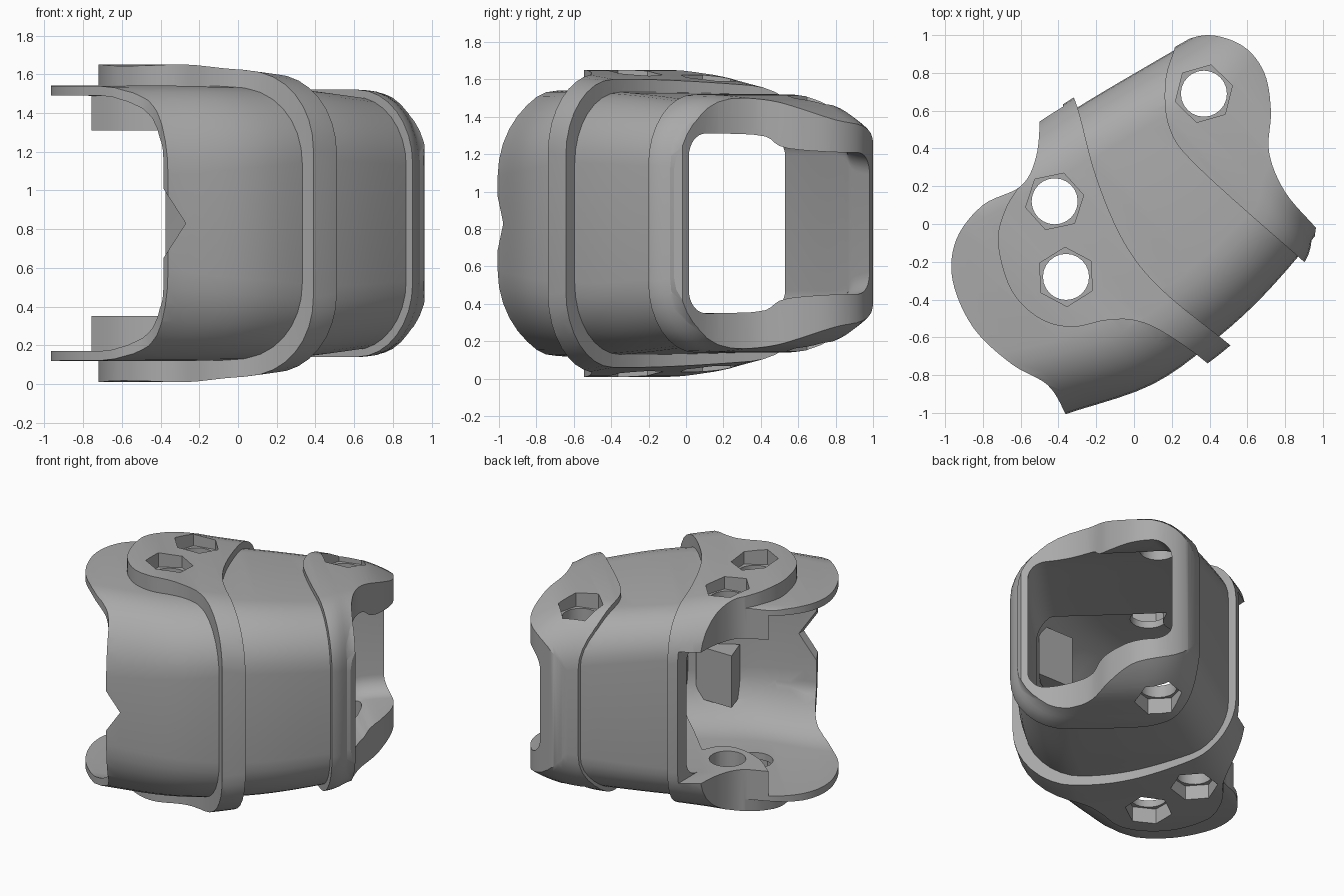
import bpy, bmesh, math
from mathutils import Vector

if "Cube" in bpy.data.objects:
    bpy.data.objects.remove(bpy.data.objects["Cube"])

MID = 0.83          # height of the mirror plane
S = math.sqrt(0.5)

grey = bpy.data.materials.new("plain_grey")
grey.use_nodes = True
grey.diffuse_color = (0.4, 0.4, 0.4, 1)
grey.node_tree.nodes["Principled BSDF"].inputs["Base Color"].default_value = (0.4, 0.4, 0.4, 1)


def make(name, bm):
    bmesh.ops.recalc_face_normals(bm, faces=bm.faces)
    mesh = bpy.data.meshes.new(name)
    bm.to_mesh(mesh)
    bm.free()
    mesh.materials.append(grey)
    ob = bpy.data.objects.new(name, mesh)
    bpy.context.collection.objects.link(ob)
    return ob


def smooth(pts, n=6):
    """Catmull-Rom curve through the points."""
    p = [Vector(q) for q in pts]
    p = [2 * p[0] - p[1]] + p + [2 * p[-1] - p[-2]]
    out = []
    for a, b, c, d in zip(p, p[1:], p[2:], p[3:]):
        for i in range(n):
            t = i / n
            out.append(0.5 * (2 * b + (c - a) * t + (2 * a - 5 * b + 4 * c - d) * t * t
                              + (3 * b - a - 3 * c + d) * t ** 3))
    return out + [p[-2]]


def skin(name, rings):
    bm = bmesh.new()
    loops = [[bm.verts.new(q) for q in r] for r in rings]
    n = len(loops[0])
    for a, b in zip(loops, loops[1:]):
        for i in range(n):
            j = (i + 1) % n
            bm.faces.new((a[i], a[j], b[j], b[i]))
    bm.faces.new(loops[0])
    bm.faces.new(loops[-1])
    return make(name, bm)


def prism(name, outline, low=-0.5, high=2.2):
    return skin(name, [[(p[0], p[1], z) for p in outline] for z in (low, high)])


def loft(name, stations):
    """Rounded box along the diagonal; station = (u, v_min, v_max, half_height, r_min, r_max)."""
    rings = []
    for u, v0, v1, h, r0, r1 in smooth(stations, 5):
        ring = []
        corners = ((v1, r1, 1, 0), (v0, r0, 1, 90), (v0, r0, -1, 180), (v1, r1, -1, 270))
        for v, r, side, start in corners:
            cv = v - r if v == v1 else v + r
            cz = side * (h - r)
            for k in range(9):
                a = math.radians(start + k * 11.25)
                vv, zz = cv + r * math.cos(a), cz + r * math.sin(a)
                ring.append((S * (u + vv), S * (u - vv), MID + zz))
        rings.append(ring)
    return skin(name, rings)


def combine(ob, other, op):
    m = ob.modifiers.new(op, "BOOLEAN")
    m.operation, m.object, m.solver = op, other, "EXACT"
    bpy.context.view_layer.objects.active = ob
    bpy.ops.object.modifier_apply(modifier=m.name)
    bpy.data.objects.remove(other)


# Main tube and the two raised collars
sleeve = loft("joint_sleeve", [
    (-1.15, -0.98, 0.38, 0.70, 0.25, 0.46), (-0.96, -0.95, 0.46, 0.71, 0.25, 0.46),
    (-0.53, -0.83, 0.67, 0.71, 0.25, 0.42), (-0.1, -0.72, 0.74, 0.70, 0.28, 0.38),
    (0.3, -0.63, 0.75, 0.67, 0.28, 0.36), (0.8, -0.50, 0.70, 0.61, 0.28, 0.34),
    (1.1, -0.42, 0.62, 0.50, 0.25, 0.32)])
collar = loft("front_collar", [
    (-1.1, -1.1, 0.68, 0.76, 0.3, 0.4), (-0.64, -0.95, 0.74, 0.82, 0.3, 0.4),
    (-0.36, -0.86, 0.78, 0.795, 0.3, 0.4), (-0.1, -0.77, 0.815, 0.765, 0.32, 0.4),
    (0.2, -0.71, 0.82, 0.72, 0.32, 0.4), (0.5, -0.64, 0.82, 0.68, 0.32, 0.4)])
rim = loft("rear_collar", [
    (0.2, -0.69, 0.79, 0.69, 0.3, 0.38), (0.5, -0.60, 0.78, 0.69, 0.32, 0.38),
    (0.66, -0.555, 0.69, 0.68, 0.34, 0.38), (0.85, -0.50, 0.62, 0.65, 0.34, 0.36),
    (1.0, -0.46, 0.60, 0.585, 0.3, 0.34), (1.15, -0.42, 0.58, 0.49, 0.26, 0.3)])

# Collar outlines in plan, with lobes around the bolt pockets
collar_plan = smooth([(0.55, -0.9), (0.38, -0.73), (0.15, -0.57), (0, -0.51), (-0.15, -0.51),
                      (-0.33, -0.545), (-0.5, -0.5), (-0.65, -0.35), (-0.72, -0.1),
                      (-0.68, 0.08), (-0.6, 0.21)])
collar_plan += [(-0.9, 0.5), (-0.6, 0.95)]
collar_plan += smooth([(-0.37, 0.76), (-0.3, 0.62), (-0.2, 0.25), (-0.05, -0.1),
                       (0.15, -0.35), (0.52, -0.65), (0.75, -0.85)])
rim_plan = smooth([(0.24, 1.1), (0.22, 0.95), (0.165, 0.75), (0.19, 0.5), (0.35, 0.29),
                   (0.9, -0.2), (1.05, -0.33)]) + [(1.4, 0), (1.2, 1.3)]
combine(collar, prism("cut", collar_plan), "INTERSECT")
combine(rim, prism("cut", rim_plan), "INTERSECT")
combine(sleeve, collar, "UNION")
combine(sleeve, rim, "UNION")

# Overall plan trim: rounded end tongue, open side, scalloped rear mouth
trim = smooth([(-0.33, -1.1), (-0.37, -0.99), (-0.46, -0.85), (-0.65, -0.74), (-0.85, -0.55),
               (-0.96, -0.3), (-0.94, -0.08), (-0.8, 0.1), (-0.6, 0.2), (-0.52, 0.35),
               (-0.5, 0.55), (-0.52, 0.65)])
trim += [(-0.6, 0.9), (0, 1.3)]
trim += smooth([(0.22, 0.96), (0.4, 1.0), (0.58, 0.94), (0.69, 0.8), (0.725, 0.6),
                (0.715, 0.38), (0.8, 0.17), (0.963, -0.02)])
trim += [(0.955, -0.08), (1.0, -0.4), (0.6, -1.3), (-0.2, -1.4)]
combine(sleeve, prism("cut", trim), "INTERSECT")

# Inner passage, dropping toward the rear lugs
passage = loft("cut", [
    (-1.4, -1.2, 0.3, 0.48, 0.12, 0.14), (-0.96, -1.1, 0.4, 0.48, 0.12, 0.14),
    (-0.53, -0.8, 0.60, 0.48, 0.12, 0.14), (-0.1, -0.70, 0.66, 0.48, 0.12, 0.14),
    (0.3, -0.58, 0.67, 0.48, 0.12, 0.14), (0.76, -0.42, 0.64, 0.475, 0.12, 0.12),
    (0.9, -0.38, 0.61, 0.40, 0.12, 0.12), (1.3, -0.28, 0.55, 0.36, 0.12, 0.12)])
combine(sleeve, passage, "DIFFERENCE")

# Wider relief that leaves thin tongues and a pad around one bolt
relief = loft("cut", [
    (-1.4, -1.4, 0.24, 0.66, 0.1, 0.40), (-0.96, -1.3, 0.40, 0.66, 0.1, 0.40),
    (-0.53, -1.2, 0.61, 0.66, 0.1, 0.37), (-0.1, -1.0, 0.67, 0.65, 0.1, 0.34),
    (0.2, -1.0, 0.68, 0.62, 0.1, 0.32)])
relief_plan = smooth([(-0.9, 0.25), (-0.76, 0.13), (-0.59, 0.0), (-0.4, -0.055), (-0.27, -0.02),
                      (-0.2, 0.1)])
relief_plan += [(0.0, -0.1), (0.36, -0.44), (0.5, -1.3), (-1.5, -1.5), (-1.5, 0.25)]
combine(relief, prism("cut", relief_plan), "INTERSECT")
combine(sleeve, relief, "DIFFERENCE")

# Open side between the front lugs
window = prism("cut", [(-1.2, 0), (-0.375, 0), (-0.375, 0.9), (-1.2, 0.9)], MID - 0.48, MID + 0.48)
combine(sleeve, window, "DIFFERENCE")

# Stop blocks inside the outer wall, above and below the middle
for low, high in ((0.33, 0.71), (0.95, 1.33)):
    block = prism("stop_block", [(0.04, -0.585), (0.33, -0.585), (0.25, -0.67), (0.1, -0.765)],
                  low, high)
    combine(sleeve, block, "UNION")

# Pointed notch in the front edge of the outer wall
notch = skin("cut", [[(-0.27, y, MID), (-0.405, y, 1.04), (-0.7, y, 1.04),
                      (-0.7, y, 0.62), (-0.405, y, 0.62)] for y in (-1.3, -0.65)])
combine(sleeve, notch, "DIFFERENCE")


# Bolt holes with hexagonal pockets above and below
def ngon(x, y, r, n, turn):
    return [(x + r * math.cos(math.radians(turn + 360 * i / n)),
             y + r * math.sin(math.radians(turn + 360 * i / n))) for i in range(n)]


for x, y, turn, depth in ((-0.42, 0.12, 72, 0.69), (-0.36, -0.28, 92, 0.71), (0.37, 0.69, 76, 0.57)):
    combine(sleeve, prism("cut", ngon(x, y, 0.122, 24, 0)), "DIFFERENCE")
    pocket = ngon(x, y, 0.157, 6, turn)
    combine(sleeve, prism("cut", pocket, MID + depth, 2), "DIFFERENCE")
    combine(sleeve, prism("cut", pocket, -0.4, MID - depth), "DIFFERENCE")

# Smooth rounded surfaces, crisp cut edges
bpy.ops.object.select_all(action="DESELECT")
sleeve.select_set(True)
bpy.context.view_layer.objects.active = sleeve
bpy.ops.object.shade_smooth_by_angle(angle=math.radians(30))
